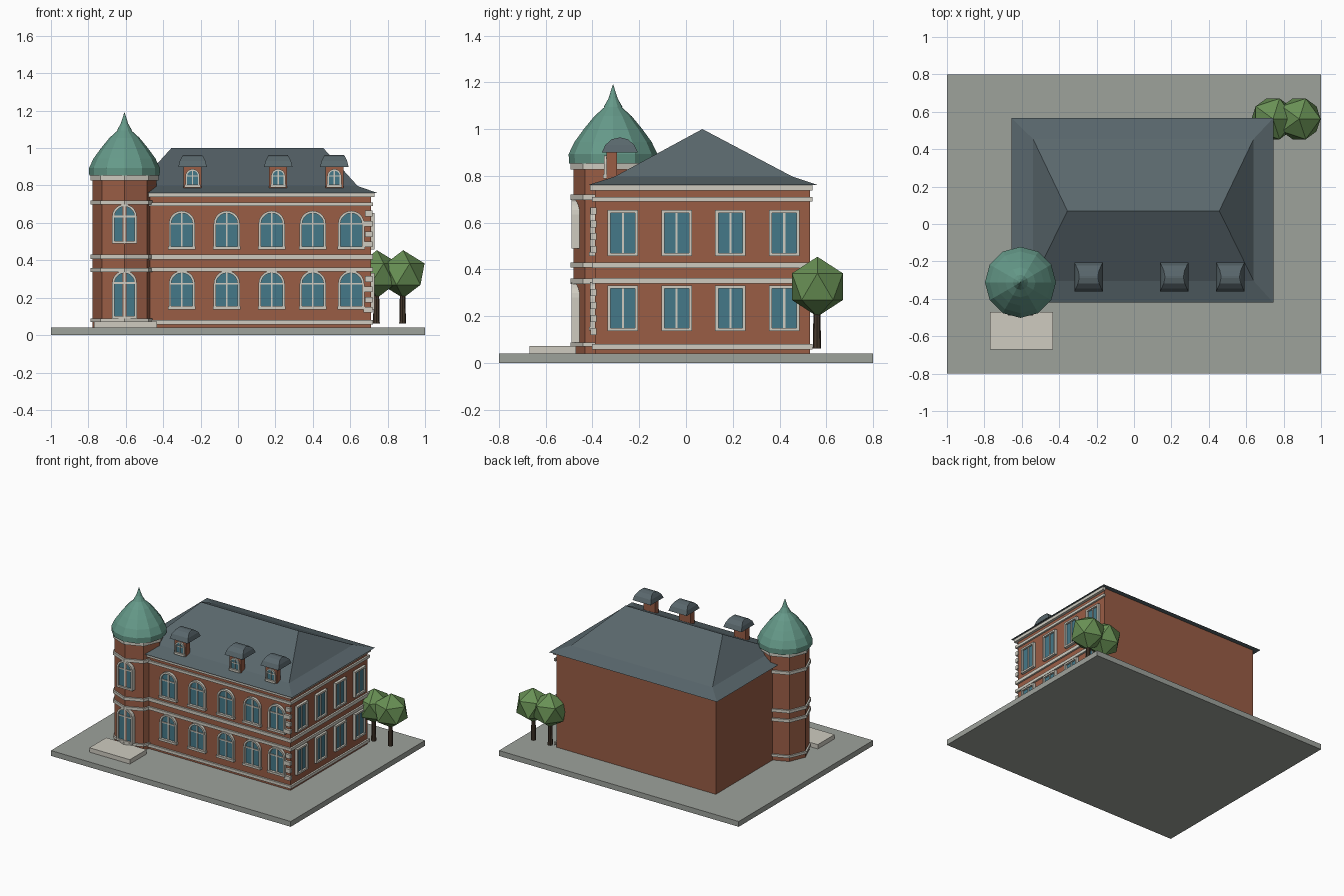
import bpy, bmesh, math
from mathutils import Matrix

if "Cube" in bpy.data.objects:
    bpy.data.objects.remove(bpy.data.objects["Cube"])


def material(name, r, g, b):
    m = bpy.data.materials.new(name)
    m.diffuse_color = (r, g, b, 1)
    m.use_nodes = True
    m.node_tree.nodes["Principled BSDF"].inputs["Base Color"].default_value = m.diffuse_color
    return m


BRICK = material("brick", 0.32, 0.11, 0.06)
STONE = material("pale_stone", 0.62, 0.60, 0.53)
SLATE = material("slate", 0.10, 0.135, 0.15)
COPPER = material("green_copper", 0.13, 0.32, 0.25)
GLASS = material("blue_glass", 0.06, 0.19, 0.25)
LEAF = material("leaf", 0.14, 0.28, 0.09)
BARK = material("bark", 0.06, 0.04, 0.025)
PAVING = material("paving", 0.34, 0.36, 0.33)


def finish(name, bm, mat):
    bmesh.ops.remove_doubles(bm, verts=bm.verts, dist=1e-5)
    bmesh.ops.recalc_face_normals(bm, faces=bm.faces)
    me = bpy.data.meshes.new(name)
    bm.to_mesh(me)
    bm.free()
    me.materials.append(mat)
    ob = bpy.data.objects.new(name, me)
    bpy.context.collection.objects.link(ob)
    return ob


def loft(name, rings, mat):
    """Skin a stack of equal-length point rings and cap both ends."""
    bm = bmesh.new()
    rows = [[bm.verts.new(p) for p in ring] for ring in rings]
    n = len(rows[0])
    for a, b in zip(rows, rows[1:]):
        for i in range(n):
            bm.faces.new((a[i], a[(i + 1) % n], b[(i + 1) % n], b[i]))
    bm.faces.new(rows[0])
    bm.faces.new(rows[-1])
    return finish(name, bm, mat)


def rect(cx, cy, hx, hy, z):
    return [(cx + sx * hx, cy + sy * hy, z) for sx, sy in ((-1, -1), (1, -1), (1, 1), (-1, 1))]


def box(name, x0, x1, y0, y1, z0, z1, mat):
    c = ((x0 + x1) / 2, (y0 + y1) / 2, (x1 - x0) / 2, (y1 - y0) / 2)
    return loft(name, [rect(*c, z0), rect(*c, z1)], mat)


def turned(name, cx, cy, sides, profile, mat):
    """Faceted solid of revolution from (radius, z) pairs."""
    ang = [2 * math.pi * i / sides for i in range(sides)]
    return loft(name, [[(cx + r * math.cos(a), cy + r * math.sin(a), z) for a in ang]
                       for r, z in profile], mat)


# Wall mappings: (along wall, up, outwards) -> world
def front(wall):
    return lambda u, v, d: (u, wall - d, v)


def side(wall):
    return lambda u, v, d: (wall + d, u, v)


def outline(u, w, z0, z1, arched):
    if not arched:
        return [(u - w, z0), (u + w, z0), (u + w, z1), (u - w, z1)]
    arc = [(u + w * math.cos(math.pi * i / 10), z1 - w + w * math.sin(math.pi * i / 10))
           for i in range(11)]
    return [(u - w, z0), (u + w, z0)] + arc


def slab(name, pts, d0, d1, place, mat):
    loft(name, [[place(u, v, d) for u, v in pts] for d in (d0, d1)], mat)


def frame(name, outer, inner, d0, d1, place, mat):
    """Ring between two matching outlines, given thickness."""
    bm = bmesh.new()
    loops = [[bm.verts.new(place(u, v, d)) for u, v in pts]
             for pts, d in ((outer, d0), (outer, d1), (inner, d1), (inner, d0))]
    n = len(outer)
    for k in range(4):
        a, b = loops[k], loops[(k + 1) % 4]
        for i in range(n):
            bm.faces.new((a[i], a[(i + 1) % n], b[(i + 1) % n], b[i]))
    finish(name, bm, mat)


def window(name, place, u, w, z0, z1, arched=True, t=0.013, d=0.02, back=-0.01, sill=True):
    outer = outline(u, w, z0, z1, arched)
    inner = outline(u, w - t, z0 + t, z1 - t, arched)
    slab(name + "_glass", inner, back, d * 0.3, place, GLASS)
    frame(name + "_frame", outer, inner, back, d, place, STONE)
    bar = t * 0.35
    slab(name + "_mullion", outline(u, bar, z0 + t, z1 - t, False), back, d * 0.6, place, STONE)
    if arched:
        mid = z1 - w
        slab(name + "_transom", outline(u, w - t, mid - bar, mid + bar, False),
             back, d * 0.6, place, STONE)
    if sill:
        slab(name + "_sill", outline(u, w + 0.004, z0 - 0.004, z0 + 0.012, False),
             back, d + 0.005, place, STONE)


# Ground, main block and roof
box("ground_slab", -1, 1, -0.8, 0.8, 0, 0.04, PAVING)
X0, X1, Y0, Y1 = -0.62, 0.71, -0.39, 0.53
box("main_walls", X0, X1, Y0, Y1, 0.04, 0.765, BRICK)
loft("main_roof", [rect(0.045, 0.073, 0.70, 0.494, 0.76),
                   rect(0.05, 0.075, 0.59, 0.38, 0.797),
                   rect(0.05, 0.07, 0.406, 0, 1.0)], SLATE)

# Stone bands on the front and right walls
for i, (z0, z1) in enumerate([(0.058, 0.08), (0.34, 0.362), (0.405, 0.43),
                              (0.69, 0.71), (0.738, 0.762)]):
    out = 0.02 if i == 4 else 0.013
    box(f"front_band_{i}", -0.5, X1 + out, Y0 - out, Y0, z0, z1, STONE)
    box(f"side_band_{i}", X1, X1 + out, Y0 - out, Y1 + 0.01, z0, z1, STONE)

# Corner stones
for k, base in enumerate((0.12, 0.47)):
    for j in range(4):
        w = 0.04 if j % 2 == 0 else 0.03
        z = base + j * 0.055
        box(f"corner_stone_{k}_{j}", X1 - w, X1 + 0.008, Y0 - 0.018, Y0 + 0.008,
            z, z + 0.03, STONE)

# Arched front windows and rectangular side windows on two floors
for f, (z0, z1) in enumerate(((0.142, 0.345), (0.462, 0.665))):
    for i, x in enumerate((-0.30, -0.06, 0.18, 0.40, 0.605)):
        window(f"front_window_{f}_{i}", front(Y0), x, 0.07, z0, z1)
    for i in range(4):
        z = (0.137, 0.458)[f]
        window(f"side_window_{f}_{i}", side(X1), -0.27 + 0.23 * i, 0.065, z, z + 0.195,
               arched=False, sill=False)

# Corner tower: octagon with an edge facing forward, bands, dome, spire
TX, TY = -0.607, -0.312
turned("tower_walls", TX, TY, 8, [(0.17, 0.04), (0.17, 0.86)], BRICK)
for i, (z0, z1) in enumerate([(0.07, 0.088), (0.338, 0.36), (0.408, 0.43),
                              (0.697, 0.72), (0.827, 0.852)]):
    turned(f"tower_band_{i}", TX, TY, 8, [(0.182, z0), (0.182, z1)], STONE)
turned("tower_dome", TX, TY, 12, [(0.188, 0.853), (0.19, 0.893), (0.165, 0.945), (0.125, 1.00),
                                  (0.08, 1.055), (0.03, 1.10)], COPPER)
turned("tower_spire", TX, TY, 12, [(0.04, 1.095), (0.02, 1.13), (0.001, 1.19)], COPPER)
for name, z0, z1 in (("tower_door", 0.088, 0.345), ("tower_window", 0.49, 0.70)):
    window(name, front(-0.472), TX, 0.066, z0, z1, d=0.017, back=-0.03, sill=False)
box("entrance_step", -0.77, -0.433, -0.67, -0.47, 0.04, 0.073, STONE)

# Roof dormers
for i, x in enumerate((-0.243, 0.215, 0.515)):
    box(f"dormer_walls_{i}", x - 0.048, x + 0.048, -0.34, -0.295, 0.785, 0.905, BRICK)
    loft(f"dormer_roof_{i}", [rect(x, -0.283, hx, hy, z) for hx, hy, z in
                              ((0.076, 0.077, 0.90), (0.068, 0.062, 0.932),
                               (0.056, 0.035, 0.956), (0.05, 0.006, 0.963))], SLATE)
    window(f"dormer_window_{i}", front(-0.34), x, 0.038, 0.793, 0.888, t=0.009, d=0.01)

# Trees behind the right corner
for i, x in enumerate((0.743, 0.883)):
    turned(f"tree_trunk_{i}", x - 0.003, 0.56, 8, [(0.018, 0.062), (0.014, 0.25)], BARK)
    bm = bmesh.new()
    bmesh.ops.create_icosphere(bm, subdivisions=1, radius=0.128,
                               matrix=Matrix.Translation((x, 0.562, 0.326)))
    finish(f"tree_crown_{i}", bm, LEAF)
